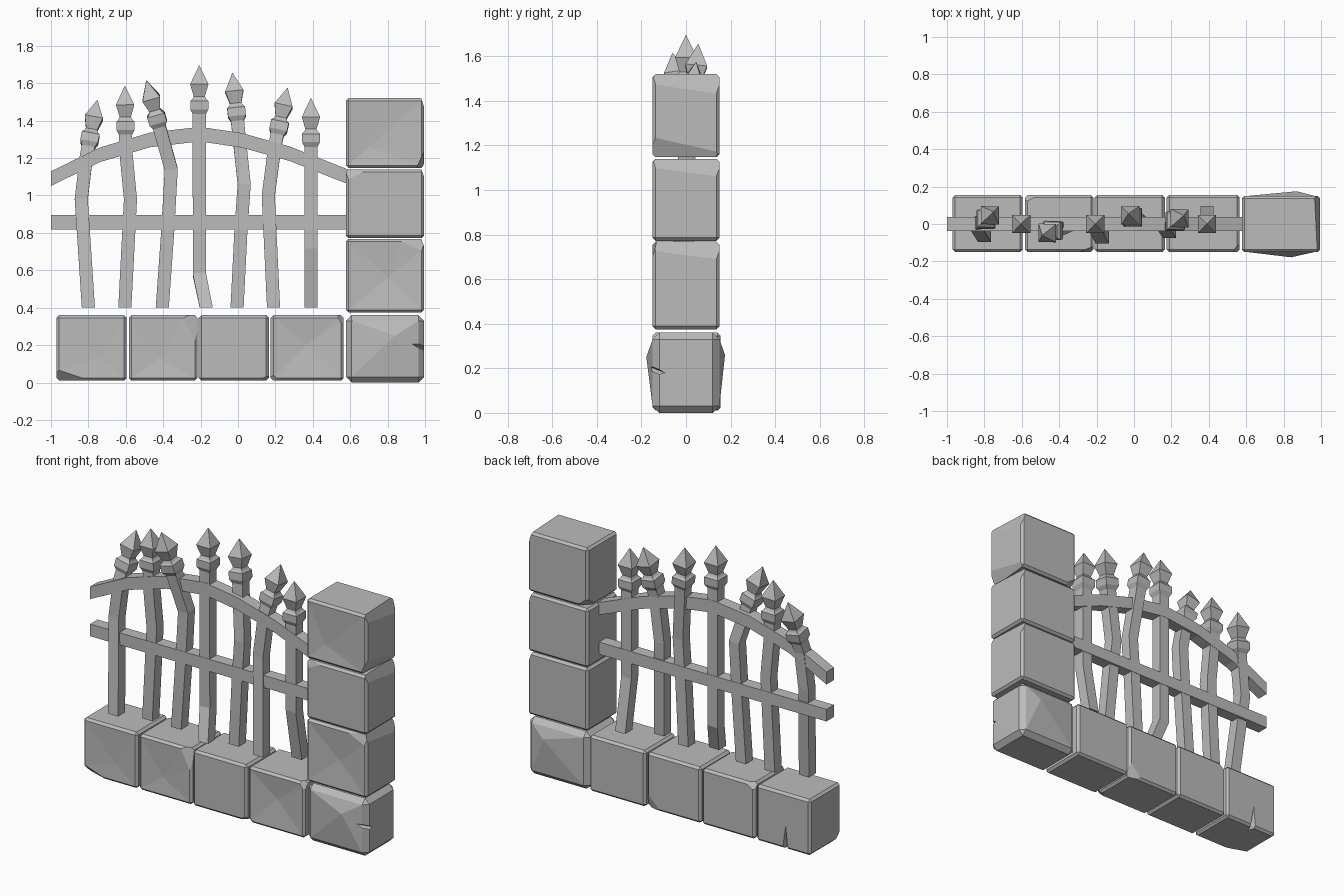
import bpy
import bmesh
from mathutils import Vector

cube = bpy.data.objects.get("Cube")
if cube:
    bpy.data.objects.remove(cube, do_unlink=True)

stone = bpy.data.materials.new("grey stone")
stone.use_nodes = True
stone.diffuse_color = (0.5, 0.5, 0.5, 1)
bsdf = next(n for n in stone.node_tree.nodes if n.type == "BSDF_PRINCIPLED")
bsdf.inputs["Base Color"].default_value = (0.5, 0.5, 0.5, 1)
bsdf.inputs["Roughness"].default_value = 0.9


def finish(name, bm):
    bmesh.ops.recalc_face_normals(bm, faces=bm.faces)
    mesh = bpy.data.meshes.new(name)
    bm.to_mesh(mesh)
    bm.free()
    mesh.materials.append(stone)
    obj = bpy.data.objects.new(name, mesh)
    bpy.context.collection.objects.link(obj)
    return obj


def block(name, low, high, bevel=0.014, chips=(), peaks=()):
    """Bevelled stone; chips cut corners off, peaks push a point in or out of a side."""
    low, high = Vector(low), Vector(high)
    mid, half = (low + high) / 2, (high - low) / 2
    bm = bmesh.new()
    bmesh.ops.create_cube(bm, size=2)
    for v in bm.verts:
        v.co = mid + v.co * half
    bmesh.ops.bevel(bm, geom=bm.edges[:], offset=bevel, segments=1, affect="EDGES")
    for signs, lengths in chips:
        s = Vector(signs)
        point = mid + s * half
        point.x -= s.x * lengths[0]
        normal = Vector([s[i] / lengths[i] for i in range(3)]).normalized()
        cut = bmesh.ops.bisect_plane(bm, geom=bm.verts[:] + bm.edges[:] + bm.faces[:],
                                     plane_co=point, plane_no=normal, clear_outer=True)
        rim = [e for e in cut["geom_cut"] if isinstance(e, bmesh.types.BMEdge)]
        bmesh.ops.edgenet_fill(bm, edges=rim)
    bm.normal_update()
    for normal, spot in peaks:
        side = max(bm.faces, key=lambda f: f.calc_area() * max(0, f.normal.dot(Vector(normal))))
        centre = bmesh.ops.poke(bm, faces=[side])["verts"][0]
        centre.co = spot
        bm.normal_update()
    return finish(name, bm)


def notch(obj, points):
    """Cut a wedge, given as the corners of a tetrahedron, out of a stone."""
    bm = bmesh.new()
    vs = [bm.verts.new(p) for p in points]
    bmesh.ops.convex_hull(bm, input=vs)
    cutter = finish("notch_cutter", bm)
    cutter.hide_render = True
    mod = obj.modifiers.new("notch", "BOOLEAN")
    mod.operation, mod.solver, mod.object = "DIFFERENCE", "EXACT", cutter
    bpy.context.view_layer.update()
    graph = bpy.context.evaluated_depsgraph_get()
    obj.data = bpy.data.meshes.new_from_object(obj.evaluated_get(graph))
    obj.modifiers.clear()
    bpy.data.objects.remove(cutter, do_unlink=True)


def loft(bm, rings):
    """Skin a list of four-cornered rings and cap the ends."""
    rows = [[bm.verts.new(p) for p in ring] for ring in rings]
    for a, b in zip(rows, rows[1:]):
        for i in range(4):
            j = (i + 1) % 4
            bm.faces.new((a[i], a[j], b[j], b[i]))
    bm.faces.new(rows[0][::-1])
    bm.faces.new(rows[-1])


def square(centre, axis, half):
    side = (Vector((1, 0, 0)) - axis * axis.x).normalized()
    depth = axis.cross(side)
    return [centre + (side * a + depth * b) * half for a, b in ((-1, -1), (1, -1), (1, 1), (-1, 1))]


# Low wall
F, B, T = -0.15, 0.155, 0.36
wall_1 = block("wall_block_1", (-0.97, F, 0.01), (-0.595, B, T),
               chips=[((-1, -1, -1), (0.18, 0.06, 0.06))],
               peaks=[((0, -1, 0), (-0.75, F + 0.006, 0.13))])
block("wall_block_2", (-0.583, F, 0.01), (-0.217, B, T),
      chips=[((1, -1, 1), (0.08, 0.03, 0.16)), ((-1, 1, 1), (0.07, 0.04, 0.05))],
      peaks=[((0, -1, 0), (-0.42, F + 0.01, 0.13))])
block("wall_block_3", (-0.21, F, 0.01), (0.165, B, T),
      chips=[((1, -1, -1), (0.06, 0.05, 0.03)), ((1, 1, -1), (0.1, 0.03, 0.1))])
block("wall_block_4", (0.175, F, 0.01), (0.565, B, T),
      chips=[((-1, -1, -1), (0.05, 0.03, 0.04)), ((1, -1, 1), (0.04, 0.05, 0.06))],
      peaks=[((0, -1, 0), (0.37, F + 0.016, 0.2))])
notch(wall_1, [(-0.82, 0.17, 0.0), (-0.77, 0.17, 0.0), (-0.8, 0.165, 0.18), (-0.8, 0.1, 0.0)])

# Gate pillar
L, R = 0.577, 0.995
pillar_1 = block("pillar_block_1", (L, F, 0), (R, 0.15, T), 0.03,
                 peaks=[((0, -1, 0), (0.84, -0.178, 0.25)), ((0, 1, 0), (0.87, 0.175, 0.26))])
block("pillar_block_2", (L, F, 0.375), (R, 0.15, 0.768),
      chips=[((1, 1, 1), (0.03, 0.6, 0.08)), ((1, -1, 1), (0.15, 0.02, 0.07))],
      peaks=[((0, -1, 0), (0.8, F + 0.016, 0.56))])
block("pillar_block_3", (L, F, 0.772), (R, 0.15, 1.14),
      chips=[((1, 1, 1), (0.03, 0.6, 0.08)), ((-1, -1, 1), (0.12, 0.02, 0.06))])
block("pillar_block_4", (L, F, 1.147), (R, 0.15, 1.52),
      chips=[((1, 1, 1), (0.03, 0.6, 0.09)), ((1, -1, -1), (0.04, 0.4, 0.09)),
             ((-1, 1, -1), (0.08, 0.08, 0.06))],
      peaks=[((0, -1, 0), (0.7, F + 0.012, 1.26))])
notch(pillar_1, [(1.02, -0.17, 0.23), (1.02, -0.17, 0.14), (0.92, -0.17, 0.21), (1.02, -0.07, 0.17)])


# Straight rail and arched rail
def rail(name, path, half):
    bm = bmesh.new()
    loft(bm, [[(x, a * 0.037, z + b * half) for a, b in ((-1, -1), (1, -1), (1, 1), (-1, 1))]
              for x, z in path])
    finish(name, bm)


rail("middle_rail", [(-1, 0.857), (0.6, 0.857)], 0.038)
rail("arched_rail", [(-1, 1.09), (-0.74, 1.217), (-0.47, 1.297), (-0.205, 1.328),
                     (0.02, 1.295), (0.28, 1.222), (0.6, 1.095)], 0.039)

# Bent bars: foot, bends, then the spear tip
bars = [
    [(-0.8, -0.06, 0.4), (-0.838, 0, 0.98), (-0.812, 0.005, 1.2), (-0.752, 0.065, 1.51)],
    [(-0.605, 0, 0.4), (-0.575, 0, 0.98), (-0.6, 0, 1.24), (-0.605, 0, 1.585)],
    [(-0.405, 0, 0.4), (-0.375, 0, 0.82), (-0.357, 0, 1.14), (-0.49, -0.06, 1.615)],
    [(-0.17, -0.07, 0.4), (-0.207, 0, 0.58), (-0.207, 0, 1.3), (-0.207, 0, 1.695)],
    [(-0.005, 0, 0.4), (0.015, 0, 0.8), (0.033, 0, 1.06), (-0.03, 0.055, 1.655)],
    [(0.19, -0.04, 0.4), (0.162, 0, 1.0), (0.198, 0, 1.27), (0.265, 0.045, 1.575)],
    [(0.39, 0.06, 0.4), (0.39, 0, 0.72), (0.39, 0, 1.1), (0.39, 0, 1.52)],
]
# Distance below the tip and half width of the collar and spear head
head = [(0.26, 0.035), (0.235, 0.048), (0.19, 0.048), (0.178, 0.036),
        (0.165, 0.03), (0.1, 0.049), (0.0, 0.001)]
for n, points in enumerate(bars, 1):
    *shaft, tip = [Vector(p) for p in points]
    axis = (tip - shaft[-1]).normalized()
    rings = []
    for i, p in enumerate(shaft):
        lean = Vector((0, 0, 1))
        if i:
            nxt = shaft[i + 1] if i + 1 < len(shaft) else tip
            lean = ((p - shaft[i - 1]).normalized() + (nxt - p).normalized()).normalized()
        rings.append(square(p, lean, 0.035))
    rings += [square(tip - axis * d, axis, w) for d, w in head]
    bm = bmesh.new()
    loft(bm, rings)
    finish(f"spear_bar_{n}", bm)
